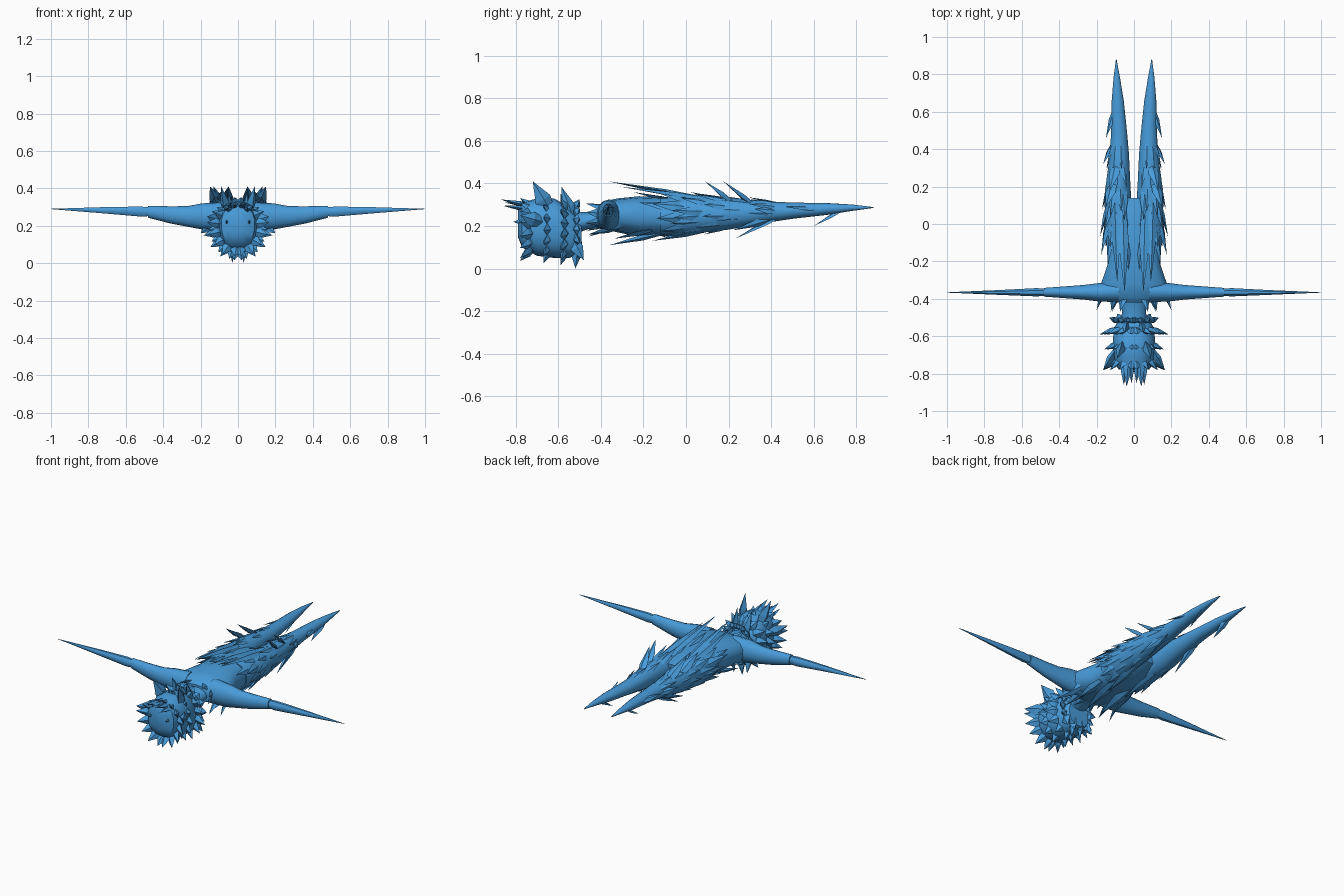
import bpy, bmesh, math, random
from mathutils import Vector

random.seed(4)
blue = bpy.data.materials.new("sky blue")
blue.diffuse_color = (0.065, 0.33, 0.70, 1)


def finish(name, bm, smooth=True, mirror=True):
    bmesh.ops.recalc_face_normals(bm, faces=bm.faces)
    me = bpy.data.meshes.new(name)
    bm.to_mesh(me)
    bm.free()
    ob = bpy.data.objects.new(name, me)
    bpy.context.collection.objects.link(ob)
    me.materials.append(blue)
    if mirror:
        m = ob.modifiers.new("mirror", 'MIRROR')
        m.use_clip = False
        m.merge_threshold = 0.0001
    if smooth:
        bpy.ops.object.select_all(action='DESELECT')
        ob.select_set(True)
        bpy.context.view_layer.objects.active = ob
        bpy.ops.object.shade_smooth_by_angle(angle=math.radians(40))
    return ob


def loft(name, sections, axis='y', sides=14, mirror=True, power=1.0):
    """Sections: position along axis, centre (other, z), radii (other, z)."""
    bm = bmesh.new()
    rings = []
    for p, c, cz, r, rz in sections:
        ring = []
        for i in range(sides):
            a = 2 * math.pi * (i + 0.5) / sides
            ca, sa = math.cos(a), math.sin(a)
            u = c + r * math.copysign(abs(ca) ** power, ca)
            w = cz + rz * math.copysign(abs(sa) ** power, sa)
            ring.append(bm.verts.new((u, p, w) if axis == 'y' else (p, u, w)))
        rings.append(ring)
    for a, b in zip(rings, rings[1:]):
        for i in range(sides):
            j = (i + 1) % sides
            bm.faces.new((a[i], a[j], b[j], b[i]))
    bm.faces.new(rings[0])
    bm.faces.new(rings[-1])
    return finish(name, bm, mirror=mirror)


def shard(bm, base, tip, width, out, thick=0.4):
    """Faceted leaf-shaped spike, broad across the surface it grows from."""
    base, tip = Vector(base), Vector(tip)
    d = (tip - base).normalized()
    side = d.cross(Vector(out)).normalized()
    up = side.cross(d)
    rings = []
    for t, k in ((0, 0.7), (0.4, 1.0)):
        c = base.lerp(tip, t)
        rings.append([bm.verts.new(c + side * width * k * s + up * width * thick * k * u)
                      for s, u in ((1, 0), (0, 1), (-1, 0), (0, -1))])
    end = bm.verts.new(tip)
    a, b = rings
    bm.faces.new(a)
    for i in range(4):
        j = (i + 1) % 4
        bm.faces.new((a[i], a[j], b[j], b[i]))
        bm.faces.new((b[i], b[j], end))


# Main body masses
loft("torso", [(-0.42, 0, 0.24, 0.10, 0.05), (-0.39, 0, 0.25, 0.17, 0.065),
               (-0.32, 0, 0.25, 0.18, 0.08), (-0.22, 0, 0.245, 0.145, 0.095),
               (-0.08, 0, 0.245, 0.135, 0.09), (0.04, 0, 0.25, 0.13, 0.08),
               (0.14, 0, 0.26, 0.07, 0.05)], mirror=False, power=0.8)
loft("neck", [(-0.56, 0, 0.21, 0.075, 0.06), (-0.46, 0, 0.225, 0.065, 0.04),
              (-0.38, 0, 0.24, 0.085, 0.05)], mirror=False)
loft("head", [(-0.79, 0, 0.21, 0.05, 0.06), (-0.77, 0, 0.205, 0.09, 0.105),
              (-0.70, 0, 0.195, 0.112, 0.135), (-0.62, 0, 0.19, 0.115, 0.14),
              (-0.55, 0, 0.17, 0.105, 0.12), (-0.49, 0, 0.15, 0.07, 0.08)],
     sides=18, mirror=False, power=0.85)
LEG = [(-0.12, 0.075, 0.245, 0.07, 0.085), (0.0, 0.083, 0.25, 0.078, 0.09),
       (0.2, 0.085, 0.258, 0.068, 0.075), (0.38, 0.078, 0.266, 0.052, 0.05),
       (0.5, 0.08, 0.272, 0.043, 0.038), (0.66, 0.087, 0.28, 0.033, 0.028),
       (0.78, 0.092, 0.286, 0.018, 0.015), (0.88, 0.095, 0.287, 0.002, 0.002)]
loft("leg", LEG)
loft("arm", [(0.08, -0.36, 0.25, 0.06, 0.075), (0.19, -0.365, 0.25, 0.05, 0.07),
             (0.27, -0.365, 0.25, 0.04, 0.055), (0.36, -0.365, 0.258, 0.033, 0.046),
             (0.48, -0.365, 0.275, 0.024, 0.032), (0.482, -0.365, 0.275, 0.018, 0.026)], 'x')
loft("forearm_blade", [(0.45, -0.365, 0.275, 0.018, 0.024), (0.52, -0.365, 0.276, 0.024, 0.029),
                       (0.72, -0.366, 0.283, 0.014, 0.018), (1.0, -0.366, 0.29, 0.001, 0.001)],
     'x', 8)


def leg_at(y):
    for a, b in zip(LEG, LEG[1:]):
        if a[0] <= y <= b[0]:
            t = (y - a[0]) / (b[0] - a[0])
            return [p + (q - p) * t for p, q in zip(a, b)]


# Overlapping leg scales that point toward the head
bm = bmesh.new()
for k, y in enumerate((0.02, 0.12, 0.22, 0.33, 0.44)):
    _, c, cz, r, rz = leg_at(y)
    for deg in range(-80, 120, 36):
        a = math.radians(deg + 18 * (k % 2))
        ca, sa = math.cos(a), math.sin(a)
        lift = random.uniform(0.012, 0.03)
        base = (c + r * 0.75 * ca, y, cz + rz * 0.8 * sa)
        tip = (c + (r + lift) * ca, y - random.uniform(0.13, 0.2), cz + (rz + lift) * sa)
        shard(bm, base, tip, 0.028 - 0.003 * k, (ca, 0, sa))
finish("leg_scales", bm, False)

# Large blades on the back, hips and legs: base, tip, half width
bm = bmesh.new()
for base, tip, w in (
        ((0.06, 0.08, 0.33), (0.05, -0.365, 0.41), 0.028),
        ((0.10, 0.14, 0.32), (0.09, -0.31, 0.385), 0.028),
        ((0.04, -0.02, 0.31), (0.03, -0.25, 0.36), 0.025),
        ((0.11, 0.22, 0.31), (0.15, 0.09, 0.41), 0.030),
        ((0.09, 0.33, 0.29), (0.13, 0.175, 0.41), 0.030),
        ((0.06, 0.20, 0.31), (0.05, 0.02, 0.36), 0.024),
        ((0.09, 0.48, 0.27), (0.11, 0.23, 0.14), 0.020),
        ((0.10, 0.42, 0.24), (0.14, 0.22, 0.18), 0.020),
        ((0.09, 0.74, 0.28), (0.09, 0.60, 0.20), 0.018),
        ((0.10, 0.62, 0.28), (0.15, 0.46, 0.29), 0.018),
        ((0.07, 0.10, 0.18), (0.06, -0.16, 0.13), 0.028),
        ((0.06, -0.10, 0.17), (0.05, -0.36, 0.11), 0.035),
        ((0.11, -0.16, 0.18), (0.13, -0.34, 0.14), 0.028),
        ((0.13, 0.12, 0.25), (0.18, -0.06, 0.24), 0.026),
        ((0.12, 0.42, 0.27), (0.165, 0.32, 0.28), 0.020),
        ((0.14, -0.30, 0.20), (0.20, -0.46, 0.16), 0.025),
        ((0.10, -0.33, 0.20), (0.12, -0.46, 0.15), 0.025),
        ((0.12, -0.02, 0.28), (0.14, -0.22, 0.31), 0.028)):
    out = Vector((base[0] - 0.07, 0, (base[2] - 0.25) * 1.5))
    shard(bm, base, tip, w, out)
finish("body_blades", bm, False)

# Collar spikes around the shoulders
bm = bmesh.new()
for deg in (-65, -25, 15, 55):
    a = math.radians(deg)
    ca, sa = math.cos(a), math.sin(a)
    shard(bm, (0.09 * ca, -0.37, 0.245 + 0.04 * sa),
          (0.13 * ca, -0.47, 0.245 + 0.075 * sa), 0.025, (ca, 0, sa))
finish("collar_spikes", bm, False)

# Rings of spikes around the head: y, forward lean, radii of the tips
bm = bmesh.new()
for k, (y, lean, rx, rz) in enumerate(((-0.72, -0.06, 0.165, 0.155), (-0.64, -0.03, 0.165, 0.165),
                                       (-0.56, -0.03, 0.18, 0.165), (-0.52, 0.02, 0.13, 0.15))):
    for deg in range(-84, 90, 24):
        a = math.radians(deg + 10 * (k % 2))
        ca, sa = math.cos(a), math.sin(a)
        g = random.uniform(0.92, 1.05)
        shard(bm, (0.085 * ca, y, 0.19 + 0.1 * sa),
              (rx * g * ca, y + lean, 0.185 + rz * g * sa), 0.028, (0, 1, 0), 0.6)
# Tall crest and chin spikes
for base, tip, w in (((0.06, -0.64, 0.27), (0.09, -0.72, 0.41), 0.04),
                     ((0.04, -0.53, 0.23), (0.05, -0.585, 0.385), 0.032),
                     ((0.03, -0.51, 0.13), (0.03, -0.52, 0.0), 0.03),
                     ((0.07, -0.53, 0.13), (0.09, -0.48, 0.04), 0.03),
                     ((0.06, -0.70, 0.22), (0.06, -0.81, 0.22), 0.03),
                     ((0.10, -0.68, 0.22), (0.165, -0.78, 0.25), 0.035)):
    shard(bm, base, tip, w, (1, 0.2, 0), 0.6)
finish("head_spikes", bm, False)

# Small jagged brow horns
bm = bmesh.new()
for base, tip, w in (((0.03, -0.72, 0.29), (0.04, -0.87, 0.325), 0.022),
                     ((0.05, -0.74, 0.28), (0.055, -0.86, 0.295), 0.018),
                     ((0.02, -0.74, 0.30), (0.012, -0.85, 0.31), 0.016)):
    shard(bm, base, tip, w, (0, 0, 1), 0.6)
finish("brow_horns", bm, False)
